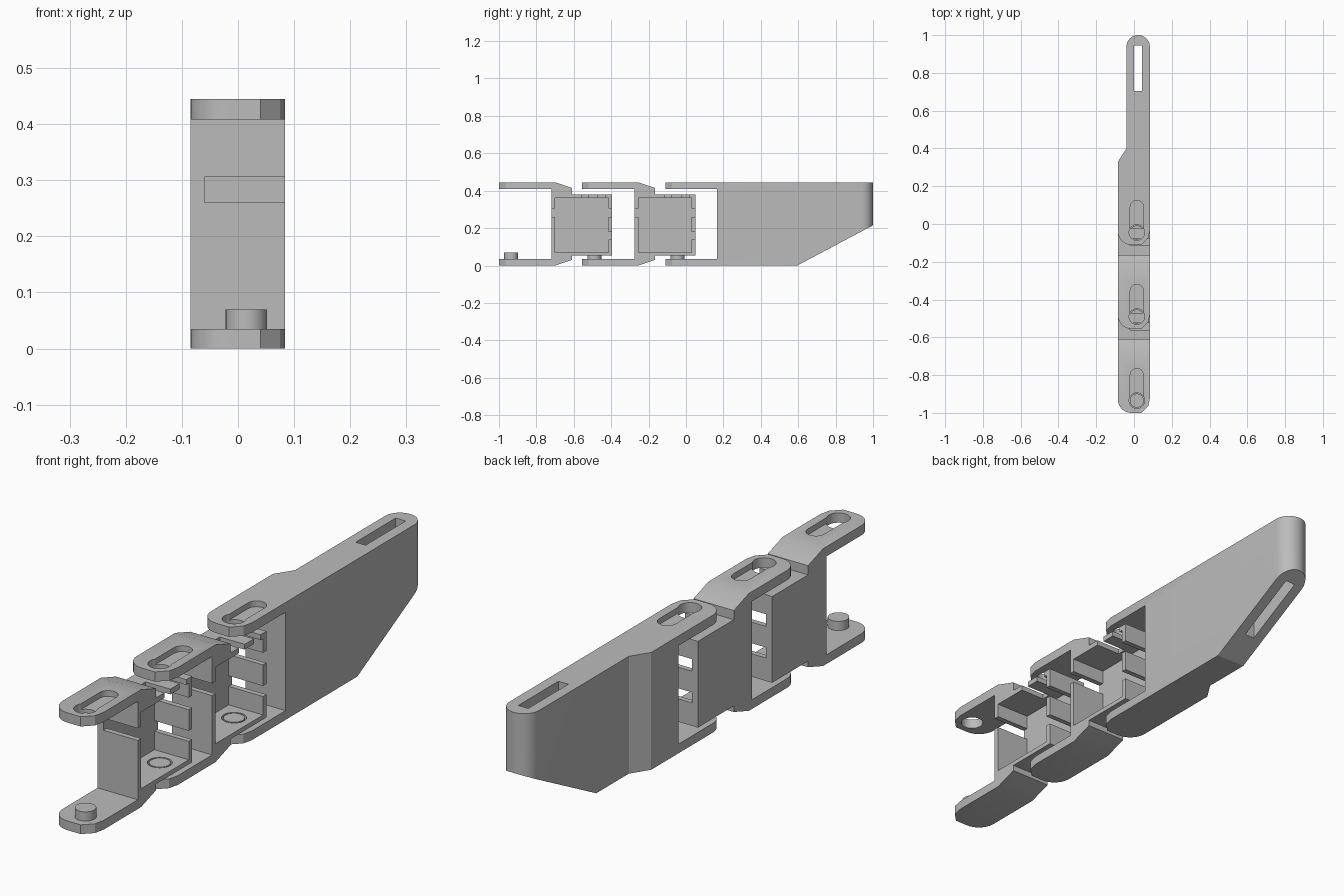
import bpy, bmesh, math
from mathutils import Vector

cube = bpy.data.objects.get("Cube")
if cube:
    bpy.data.objects.remove(cube, do_unlink=True)

grey = bpy.data.materials.new("light grey plastic")
grey.use_nodes = True
grey.diffuse_color = (0.5, 0.5, 0.5, 1)
grey.node_tree.nodes["Principled BSDF"].inputs["Base Color"].default_value = (0.5, 0.5, 0.5, 1)

LEFT, RIGHT = -0.085, 0.084
PITCH = 0.445
PIN_X, PIN_Y = 0.015, -0.935


def prism(name, points, axis, lo, hi):
    """Extrude a flat outline: (y, z) along x, or (x, y) along z."""
    bm = bmesh.new()
    place = (lambda p: (lo, *p)) if axis == "x" else (lambda p: (*p, lo))
    face = bm.faces.new([bm.verts.new(place(p)) for p in points])
    grown = bmesh.ops.extrude_face_region(bm, geom=[face])
    verts = [g for g in grown["geom"] if isinstance(g, bmesh.types.BMVert)]
    step = Vector((hi - lo, 0, 0)) if axis == "x" else Vector((0, 0, hi - lo))
    bmesh.ops.translate(bm, verts=verts, vec=step)
    bmesh.ops.recalc_face_normals(bm, faces=bm.faces)
    mesh = bpy.data.meshes.new(name)
    bm.to_mesh(mesh)
    bm.free()
    obj = bpy.data.objects.new(name, mesh)
    bpy.context.collection.objects.link(obj)
    mesh.materials.append(grey)
    return obj


def block(x0, x1, y0, y1, z0, z1):
    return prism("cutter", [(x0, y0), (x1, y0), (x1, y1), (x0, y1)], "z", z0, z1)


def arc(cx, cy, r, a0, a1, n):
    angles = [math.radians(a0 + (a1 - a0) * i / n) for i in range(n + 1)]
    return [(cx + r * math.cos(a), cy + r * math.sin(a)) for a in angles]


def circle(cx, cy, r):
    return arc(cx, cy, r, 0, 348.75, 31)


def combine(obj, other, operation="DIFFERENCE"):
    """Apply a boolean and discard the helper."""
    other.hide_render = True
    mod = obj.modifiers.new("cut", "BOOLEAN")
    mod.operation, mod.object, mod.solver = operation, other, "EXACT"
    bpy.context.view_layer.objects.active = obj
    bpy.ops.object.modifier_apply(modifier=mod.name)
    bpy.data.objects.remove(other, do_unlink=True)


def shade(obj):
    bpy.ops.object.select_all(action="DESELECT")
    obj.select_set(True)
    bpy.context.view_layer.objects.active = obj
    bpy.ops.object.shade_smooth_by_angle(angle=math.radians(25))


def fork_nose(y):
    """Front end of a fork: rounded on one side, faceted on the other."""
    rounded = arc(LEFT + 0.07, y + 0.075, 0.07, 180, 270, 8)
    rounded = [(px, y + (py - y - 0.005)) for px, py in rounded]
    return rounded + [(0.04, y), (0.075, y + 0.035), (RIGHT, y + 0.075)]


def finish_fork(obj, y, wall_y):
    """Open the fork, cut the keyhole and add the pivot pin."""
    cy = y + 1 + PIN_Y
    combine(obj, block(-0.2, 0.2, y - 0.1, wall_y, 0.035, 0.408))
    stadium = arc(PIN_X, cy, 0.035, 180, 360, 12) + arc(PIN_X, cy + 0.135, 0.035, 0, 180, 12)
    combine(obj, prism("cutter", stadium, "z", 0.423, 0.5))
    combine(obj, prism("cutter", circle(PIN_X, cy, 0.041), "z", 0.39, 0.5))
    combine(obj, prism("pin", circle(PIN_X, cy, 0.037), "z", 0.02, 0.07), "UNION")


def chain_link(name, y):
    # Side outline: fork in front, cage behind
    side = [(0, 0), (0.3, 0), (0.39, 0.03), (0.39, 0.053), (0.605, 0.053),
            (0.605, 0.38), (0.39, 0.38), (0.39, 0.415), (0.3, 0.445), (0, 0.445)]
    link = prism(name, [(y + a, z) for a, z in side], "x", -0.2, 0.2)
    plan = fork_nose(y) + [(RIGHT, y + 0.7), (LEFT, y + 0.7)]
    combine(link, prism("plan", plan, "z", -0.1, 0.6), "INTERSECT")
    finish_fork(link, y, y + 0.28)
    # Cage cavity, open on one side
    combine(link, block(-0.06, 0.2, y + 0.3, y + 0.585, 0.07, 0.36))
    # Slots in the front and rear walls
    combine(link, block(-0.06, 0.2, y + 0.26, y + 0.32, 0.26, 0.306))
    for z0, z1 in ((0.14, 0.18), (0.26, 0.306)):
        combine(link, block(-0.06, 0.2, y + 0.57, y + 0.62, z0, z1))
    # Slits beside the roof tongue
    for y0, y1 in ((0.44, 0.475), (0.53, 0.57)):
        combine(link, block(-0.02, 0.2, y + y0, y + y1, 0.34, 0.4))
    # Pivot hole in the cage floor
    hole = circle(PIN_X, y + 1 + PIN_Y + PITCH, 0.043)
    combine(link, prism("cutter", hole, "z", 0.04, 0.08))
    shade(link)


def end_link(name, y):
    # Side outline with the sloping underside
    side = [(y, 0), (0.595, 0), (1, 0.215), (1, 0.445), (y, 0.445)]
    link = prism(name, side, "x", -0.2, 0.2)
    # Plan with the narrowed, rounded tail
    tail = arc(0.022, 0.938, 0.062, 0, 180, 20)
    plan = fork_nose(y) + tail + [(-0.04, 0.4), (LEFT, 0.33)]
    combine(link, prism("plan", plan, "z", -0.1, 0.6), "INTERSECT")
    finish_fork(link, y, 0.165)
    # Strap slot through the tail
    combine(link, block(0, 0.042, 0.705, 0.945, -0.1, 0.6))
    shade(link)


chain_link("front_link", -1)
chain_link("middle_link", -1 + PITCH)
end_link("end_link", -1 + 2 * PITCH)
